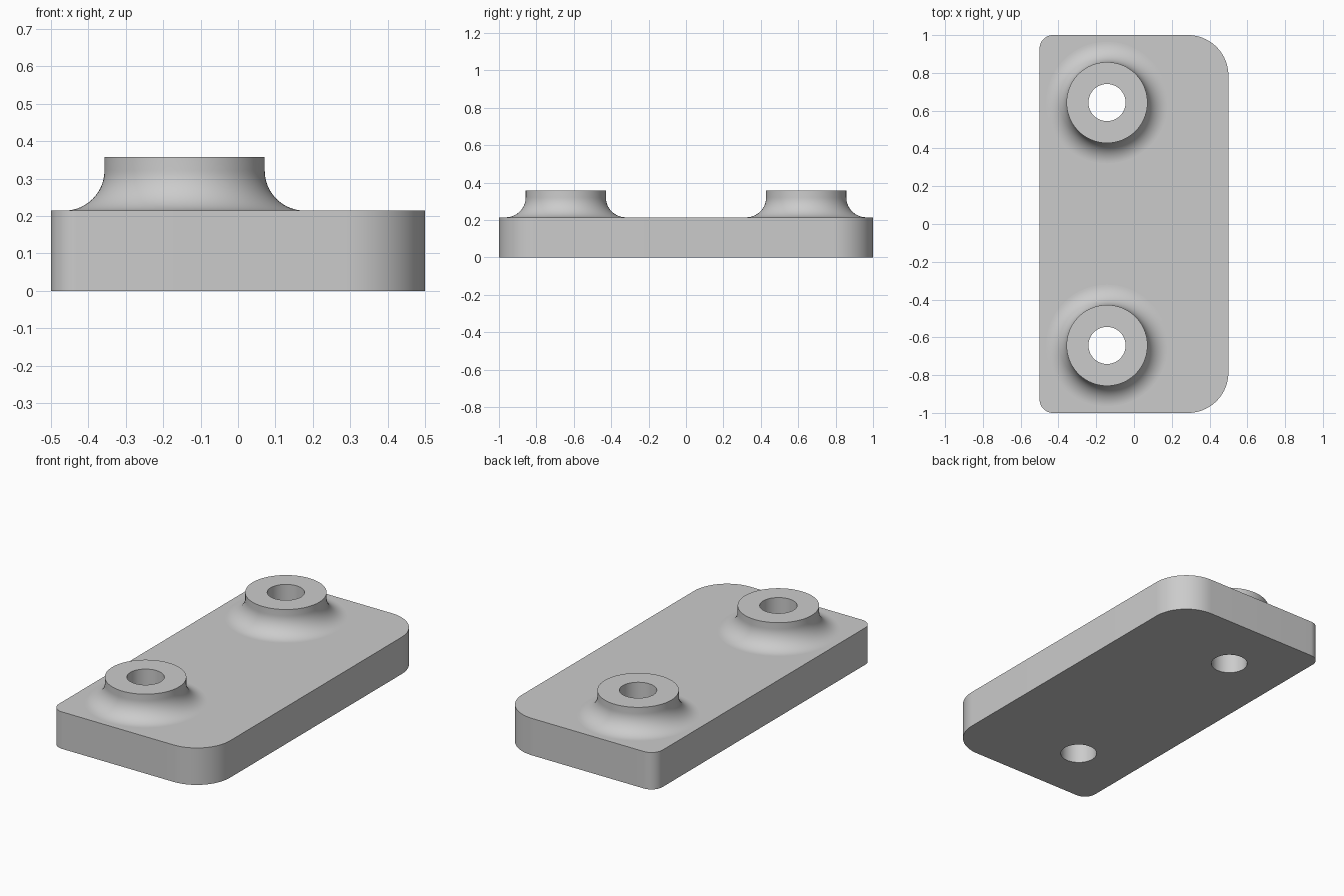
import bpy
import bmesh
from math import cos, sin, pi, radians

cube = bpy.data.objects.get("Cube")
if cube:
    bpy.data.objects.remove(cube, do_unlink=True)

U = 1 / 14                       # design module
PLATE_TOP, BOSS_TOP = 3 * U, 5 * U
HOLE_R, BOSS_R, FILLET = 1.375 * U, 3 * U, 1.5 * U
BOSS_X, BOSS_Y = -2 * U, 9 * U
SEGMENTS = 96

grey = bpy.data.materials.new("plain_grey")
grey.use_nodes = True
grey.diffuse_color = (0.6, 0.6, 0.6, 1)
grey.node_tree.nodes["Principled BSDF"].inputs["Base Color"].default_value = (0.6, 0.6, 0.6, 1)


def arc(cx, cy, r, start, end, steps):
    angles = [start + (end - start) * i / steps for i in range(steps + 1)]
    return [(cx + r * cos(a), cy + r * sin(a)) for a in angles]


def circle(cx, cy, r):
    return arc(cx, cy, r, 0, 2 * pi, SEGMENTS)[:-1]


def finish(bm, name):
    mesh = bpy.data.meshes.new(name)
    bm.to_mesh(mesh)
    bm.free()
    mesh.materials.append(grey)
    obj = bpy.data.objects.new(name, mesh)
    bpy.context.collection.objects.link(obj)
    bpy.ops.object.select_all(action="DESELECT")
    obj.select_set(True)
    bpy.context.view_layer.objects.active = obj
    bpy.ops.object.shade_smooth_by_angle(angle=radians(30))
    return obj


def add_loop(bm, points, z):
    verts = [bm.verts.new((x, y, z)) for x, y in points]
    edges = [bm.edges.new((v, verts[(i + 1) % len(verts)])) for i, v in enumerate(verts)]
    return verts, edges


# Plate: large corner rounds on the left side, small ones on the right
big, small = 3 * U, U
outline = []
for sx, sy, r, quarter in ((1, 1, big, 0), (-1, 1, small, 1), (-1, -1, small, 2), (1, -1, big, 3)):
    outline += arc(sx * (0.5 - r), sy * (1 - r), r, quarter * pi / 2, (quarter + 1) * pi / 2, 20)

bm = bmesh.new()
rims = []
for z, opening, up in ((0, HOLE_R, -1), (PLATE_TOP, BOSS_R + FILLET, 1)):
    rim, edges = add_loop(bm, outline, z)
    rims.append(rim)
    for side in (-1, 1):
        edges += add_loop(bm, circle(BOSS_X, side * BOSS_Y, opening), z)[1]
    cap = bmesh.ops.triangle_fill(bm, use_beauty=True, edges=edges, normal=(0, 0, up))
    for face in cap["geom"]:
        if isinstance(face, bmesh.types.BMFace):
            face.normal_update()
            if face.normal.z * up < 0:
                face.normal_flip()
low, high = rims
for i in range(len(low)):
    j = (i + 1) % len(low)
    bm.faces.new((low[i], low[j], high[j], high[i]))
finish(bm, "base_plate")

# Bosses: turned profile from the plate fillet over the rim and down the bore
profile = arc(BOSS_R + FILLET, PLATE_TOP + FILLET, FILLET, 1.5 * pi, pi, 20)
profile += [(BOSS_R, BOSS_TOP), (HOLE_R, BOSS_TOP), (HOLE_R, 0)]
for name, side in (("front_boss", -1), ("back_boss", 1)):
    bm = bmesh.new()
    rings = [[bm.verts.new((x, y, z)) for x, y in circle(BOSS_X, side * BOSS_Y, r)]
             for r, z in profile]
    for a, b in zip(rings, rings[1:]):
        for i in range(SEGMENTS):
            j = (i + 1) % SEGMENTS
            bm.faces.new((a[i], a[j], b[j], b[i]))
    finish(bm, name)
